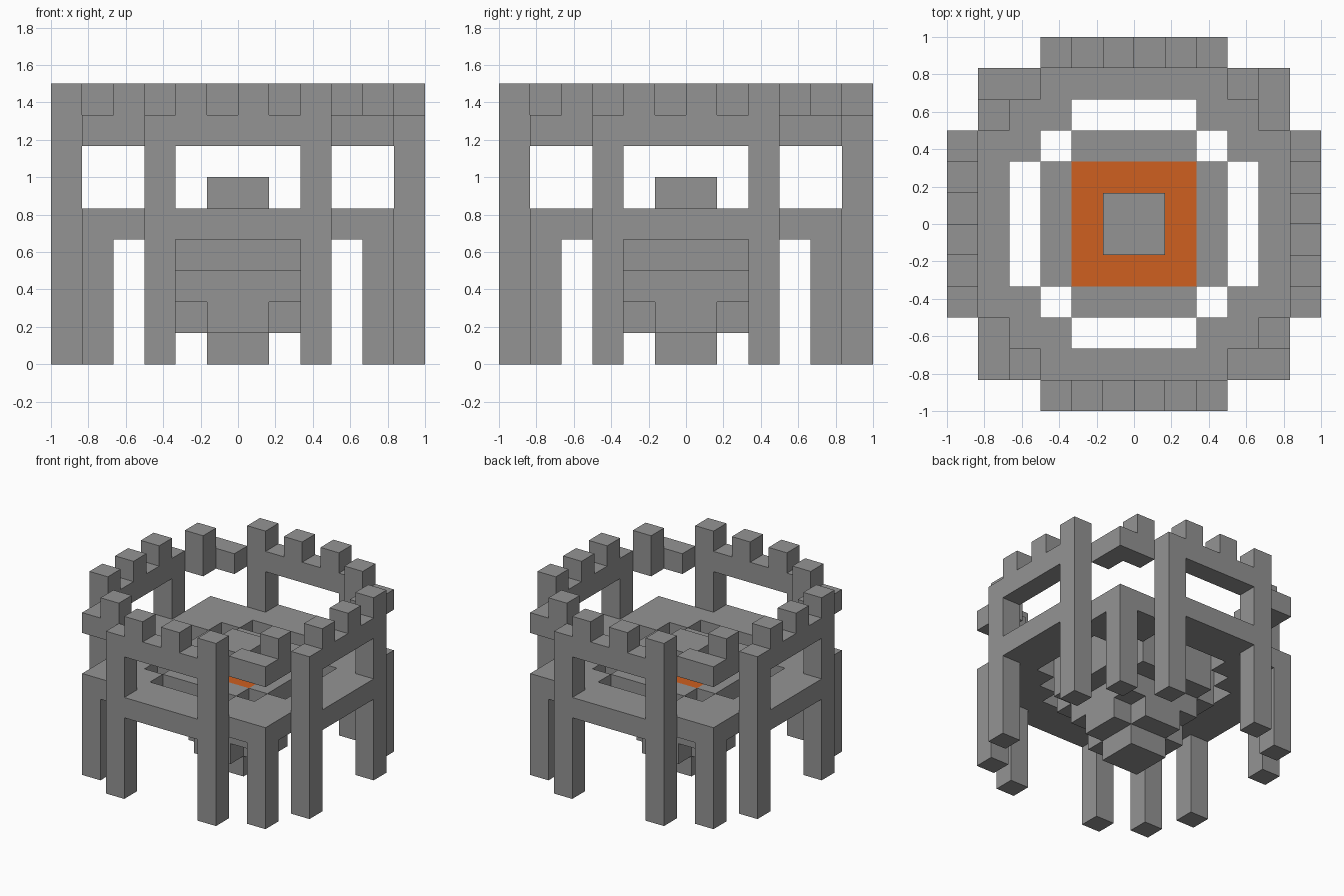
import bpy
import bmesh
from mathutils import Vector

UNIT = 1 / 6  # edge length of one stone block

cube = bpy.data.objects.get("Cube")
if cube:
    bpy.data.objects.remove(cube, do_unlink=True)


def material(name, color):
    mat = bpy.data.materials.new(name)
    mat.use_nodes = True
    mat.diffuse_color = color
    mat.node_tree.nodes["Principled BSDF"].inputs["Base Color"].default_value = color
    return mat


stone = material("stone_grey", (0.294, 0.294, 0.294, 1))
fire = material("fire_orange", (0.62, 0.115, 0.014, 1))


def blocks(name, cells, mat):
    """Skin a set of unit blocks, making only the faces that are exposed."""
    cells = set(cells)
    bm = bmesh.new()
    for cell in cells:
        center = Vector(cell) + Vector((0.5, 0.5, 0.5))
        for axis in range(3):
            for sign in (-1, 1):
                neighbour = list(cell)
                neighbour[axis] += sign
                if tuple(neighbour) in cells:
                    continue
                n, u, v = Vector(), Vector(), Vector()
                n[axis] = sign / 2
                u[(axis + 1) % 3] = sign / 2
                v[(axis + 2) % 3] = 0.5
                corners = (-u - v, u - v, u + v, v - u)
                bm.faces.new([bm.verts.new((center + n + c) * UNIT) for c in corners])
    bmesh.ops.remove_doubles(bm, verts=bm.verts, dist=UNIT / 100)
    mesh = bpy.data.meshes.new(name)
    bm.to_mesh(mesh)
    bm.free()
    mesh.materials.append(mat)
    bpy.context.collection.objects.link(bpy.data.objects.new(name, mesh))


def around(plan):
    """Repeat plan cells on all four sides by quarter turns."""
    result = set()
    for x, y in plan:
        for _ in range(4):
            result.add((x, y))
            x, y = -y - 1, x
    return result


def raise_up(plan, bottom, top):
    return {(x, y, z) for x, y in plan for z in range(bottom, top)}


def square(half):
    return {(x, y) for x in range(-half, half) for y in range(-half, half)}


def cross(length, width):
    """Plus-shaped plan with arms of the given half length and half width."""
    return {(x, y) for x, y in square(length)
            if min(abs(x + 0.5), abs(y + 0.5)) < width}


# Floor deck with an opening for the basin
deck = (square(5) | cross(6, 3)) - square(3) - cross(4, 2)
blocks("floor", raise_up(deck, 4, 5), stone)

# Legs below the deck and posts above it
side_posts = around([(-3, -6), (2, -6)])
blocks("corner_legs", raise_up(around([(-5, -5)]), 0, 4), stone)
blocks("side_legs", raise_up(side_posts, 0, 4), stone)
blocks("upper_posts", raise_up(side_posts, 5, 7), stone)

# Parapet ring and its battlements
parapet = around([(x, -6) for x in range(-3, 3)] + [(-5, -5), (-4, -5), (-5, -4)])
battlements = around([(-2, -6), (0, -6), (2, -6), (-4, -5)])
blocks("parapet", raise_up(parapet, 7, 8), stone)
blocks("battlements", raise_up(battlements, 8, 9), stone)

# Stepped hanging basin, its fire and the core through the middle
basin = (raise_up(cross(2, 1), 1, 2) | raise_up(square(2), 2, 3)
         | raise_up(cross(3, 2), 3, 4)
         | raise_up(cross(3, 2) - square(2), 4, 5))
core = square(1)
blocks("basin", basin, stone)
blocks("basin_foot", raise_up(core, 0, 1), stone)
blocks("basin_core", raise_up(core, 4, 6), stone)
blocks("fire", raise_up(square(2) - core, 4, 5), fire)
